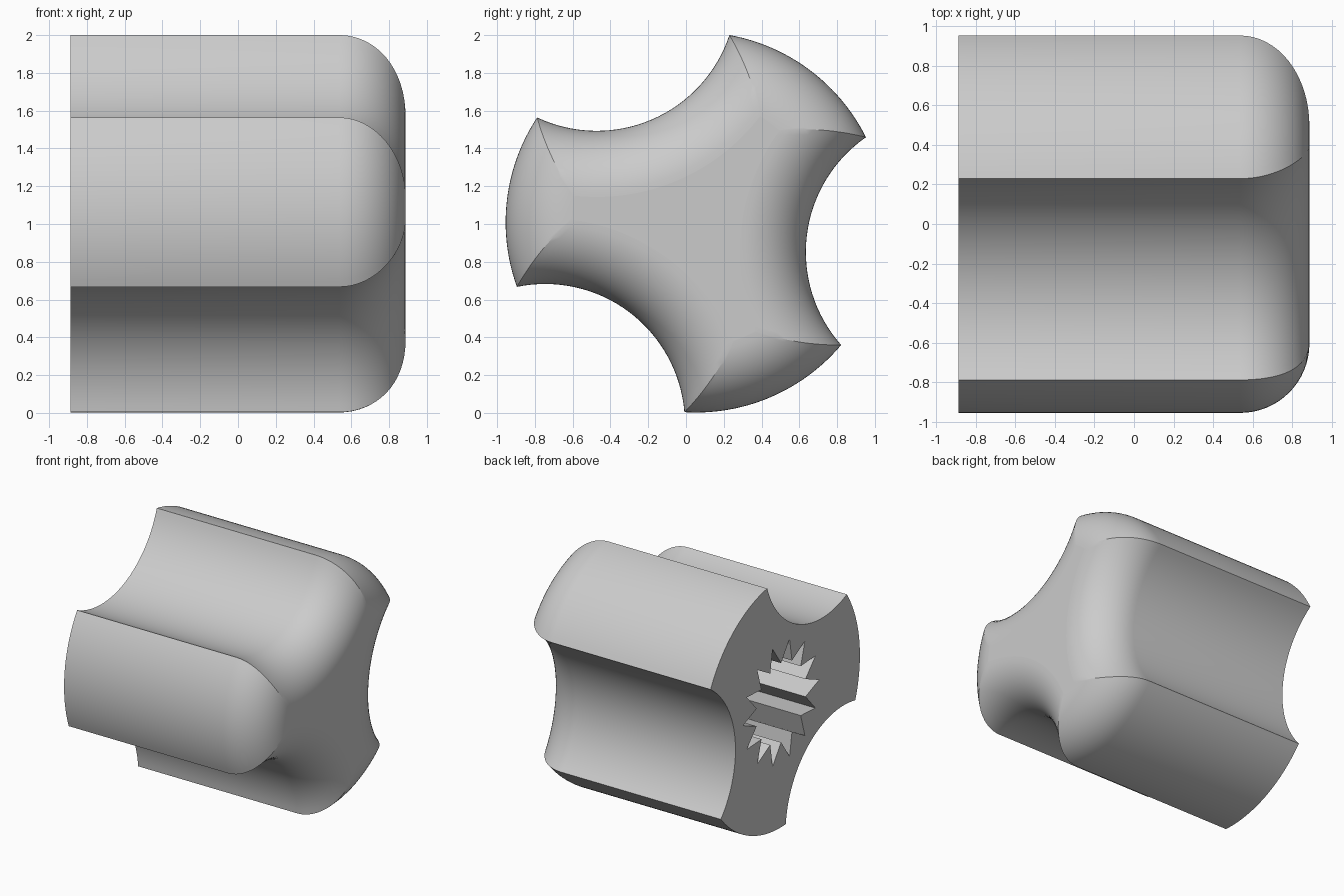
import bpy
import bmesh
from math import sin, cos, acos, atan2, radians, pi

cube = bpy.data.objects.get("Cube")
if cube:
    bpy.data.objects.remove(cube, do_unlink=True)

AXIS_Y, AXIS_Z = 0.052, 1.009       # knob axis
HALF = 0.887                        # half length along x
R_LOBE = 1.007                      # outer radius of the grips
R_DENT, D_DENT = 0.74, 1.332        # finger dents: radius, distance from axis
DENT_ANGLE = radians(113.2)
FILLET = 0.35
TEETH, R_TIP, R_ROOT, DEPTH = 14, 0.487, 0.32, 1.2

grey = bpy.data.materials.new("plain grey")
grey.use_nodes = True
colour = (0.6, 0.6, 0.6, 1)
grey.diffuse_color = colour
grey.node_tree.nodes["Principled BSDF"].inputs["Base Color"].default_value = colour


def outline(inset):
    """Three-lobed section, offset inwards by inset."""
    r, rd = R_LOBE - inset, R_DENT + inset
    half = acos((r * r + D_DENT ** 2 - rd * rd) / (2 * r * D_DENT))
    sweep = atan2(r * sin(half), D_DENT - r * cos(half))
    pts = []
    for k in range(3):
        a = DENT_ANGLE + k * 2 * pi / 3
        for i in range(32):         # concave dent
            b = a + pi + sweep - 2 * sweep * i / 32
            pts.append((D_DENT * cos(a) + rd * cos(b), D_DENT * sin(a) + rd * sin(b)))
        for i in range(24):         # convex lobe
            b = a + half + (2 * pi / 3 - 2 * half) * i / 24
            pts.append((r * cos(b), r * sin(b)))
    return pts


def ring(bm, pts, x):
    return [bm.verts.new((x, AXIS_Y + y, AXIS_Z + z)) for y, z in pts]


def skin(bm, a, b):
    n = len(a)
    return [bm.faces.new((a[i], a[(i + 1) % n], b[(i + 1) % n], b[i])) for i in range(n)]


def loop_edges(bm, vs):
    return [bm.edges.get((vs[i - 1], vs[i])) for i in range(len(vs))]


bm = bmesh.new()

# Grip sides and rounded end
rings = [ring(bm, outline(0), -HALF)]
for i in range(17):
    t = i / 16 * pi / 2
    rings.append(ring(bm, outline(FILLET * (1 - cos(t))), HALF - FILLET + FILLET * sin(t)))
for a, b in zip(rings, rings[1:]):
    skin(bm, a, b)
bm.faces.new(rings[-1])

# Splined shaft socket
star = []
for i in range(2 * TEETH):
    r = R_ROOT if i % 2 else R_TIP
    star.append((r * cos(i * pi / TEETH), r * sin(i * pi / TEETH)))
mouth = ring(bm, star, -HALF)
floor = ring(bm, star, -HALF + DEPTH)
skin(bm, mouth, floor)
bm.faces.new(floor)

# Flat end around the socket
bmesh.ops.triangle_fill(bm, use_beauty=True,
                        edges=loop_edges(bm, rings[0]) + loop_edges(bm, mouth))
bmesh.ops.recalc_face_normals(bm, faces=bm.faces)

mesh = bpy.data.meshes.new("knob")
bm.to_mesh(mesh)
bm.free()
mesh.materials.append(grey)
knob = bpy.data.objects.new("knob", mesh)
bpy.context.collection.objects.link(knob)
bpy.context.view_layer.objects.active = knob
knob.select_set(True)
bpy.ops.object.shade_smooth_by_angle(angle=radians(25))

# Keep the end faces truly flat
for p in mesh.polygons:
    if abs(p.normal.x) > 0.9999:
        p.use_smooth = False
